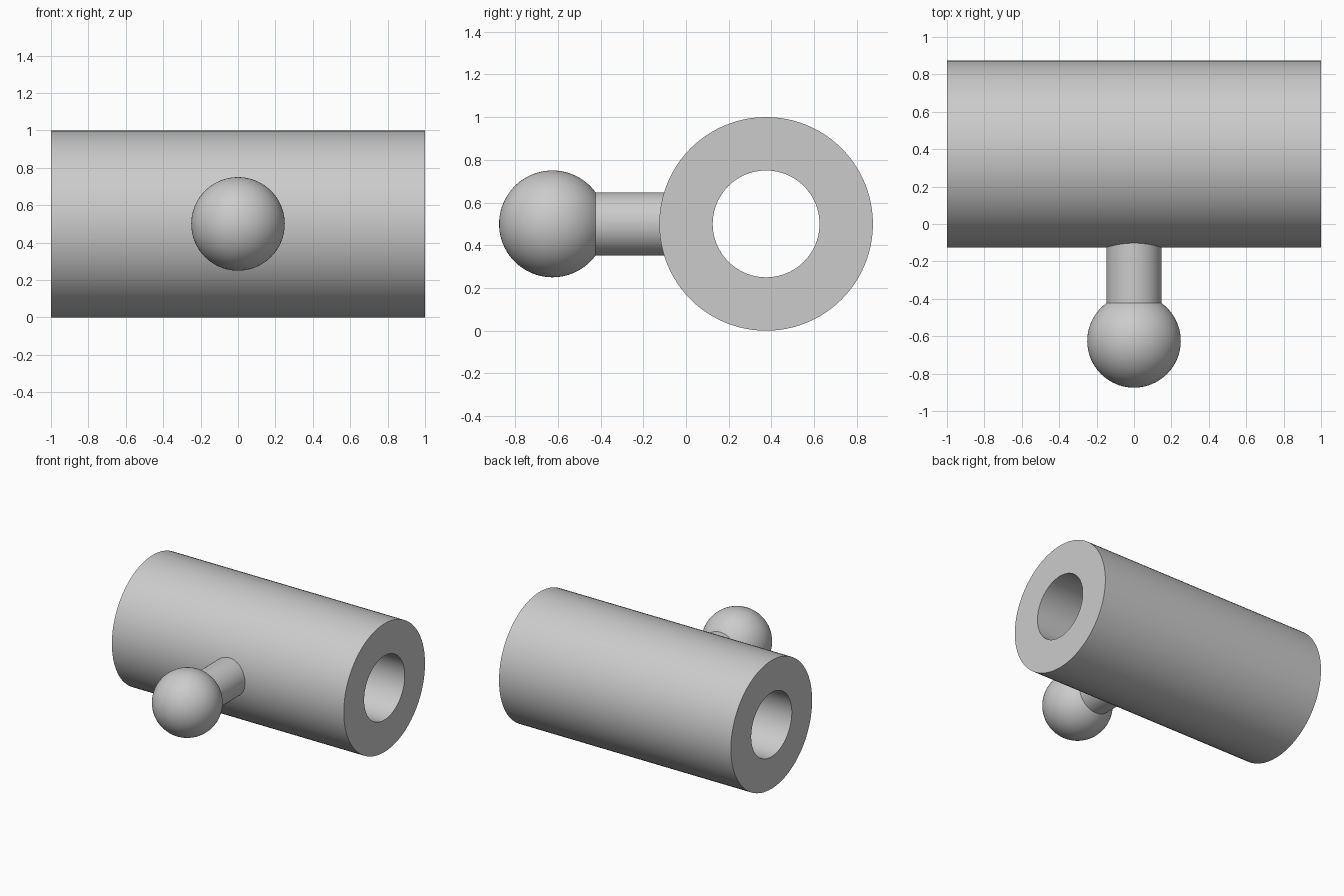
import bpy, bmesh, math
from mathutils import Matrix, Vector

cube = bpy.data.objects.get("Cube")
if cube:
    bpy.data.objects.remove(cube, do_unlink=True)

grey = bpy.data.materials.new("light_grey")
grey.use_nodes = True
colour = (0.6, 0.6, 0.6, 1)
grey.diffuse_color = colour
grey.node_tree.nodes["Principled BSDF"].inputs["Base Color"].default_value = colour


def lathe(name, profile, location, rotation, closed=False, steps=96):
    """Spin (radius, height) points round z, then turn and place the part."""
    bm = bmesh.new()
    verts = [bm.verts.new((r, 0, h)) for r, h in profile]
    pairs = list(zip(verts, verts[1:]))
    if closed:
        pairs.append((verts[-1], verts[0]))
    edges = [bm.edges.new(p) for p in pairs]
    bmesh.ops.spin(bm, geom=verts + edges, cent=(0, 0, 0), axis=(0, 0, 1),
                   angle=math.tau, steps=steps, use_merge=True)
    bmesh.ops.remove_doubles(bm, verts=bm.verts, dist=0.0001)
    bmesh.ops.recalc_face_normals(bm, faces=bm.faces)
    bm.transform(Matrix.Translation(Vector(location)) @ rotation)
    mesh = bpy.data.meshes.new(name)
    bm.to_mesh(mesh)
    bm.free()
    obj = bpy.data.objects.new(name, mesh)
    bpy.context.collection.objects.link(obj)
    mesh.materials.append(grey)
    bpy.ops.object.select_all(action="DESELECT")
    obj.select_set(True)
    bpy.context.view_layer.objects.active = obj
    bpy.ops.object.shade_smooth_by_angle(angle=math.radians(30))
    return obj


# Thick tube lying along x
lathe("tube", [(0.5, -1), (0.5, 1), (0.25, 1), (0.25, -1)],
      (0, 0.375, 0.5), Matrix.Rotation(math.pi / 2, 4, "Y"), closed=True)

# Ball on a round stem, reaching forward from the tube wall
ball_radius, stem_radius, rings = 0.25, 0.148, 32
neck = math.asin(stem_radius / ball_radius)
angles = [neck + (math.pi - neck) * i / rings for i in range(rings + 1)]
ball = [(ball_radius * math.sin(a), ball_radius * math.cos(a)) for a in angles]
ball[-1] = (0, -ball_radius)
lathe("ball_stud", [(0, 0.55), (stem_radius, 0.55)] + ball,
      (0, -0.625, 0.5), Matrix.Rotation(-math.pi / 2, 4, "X"))
